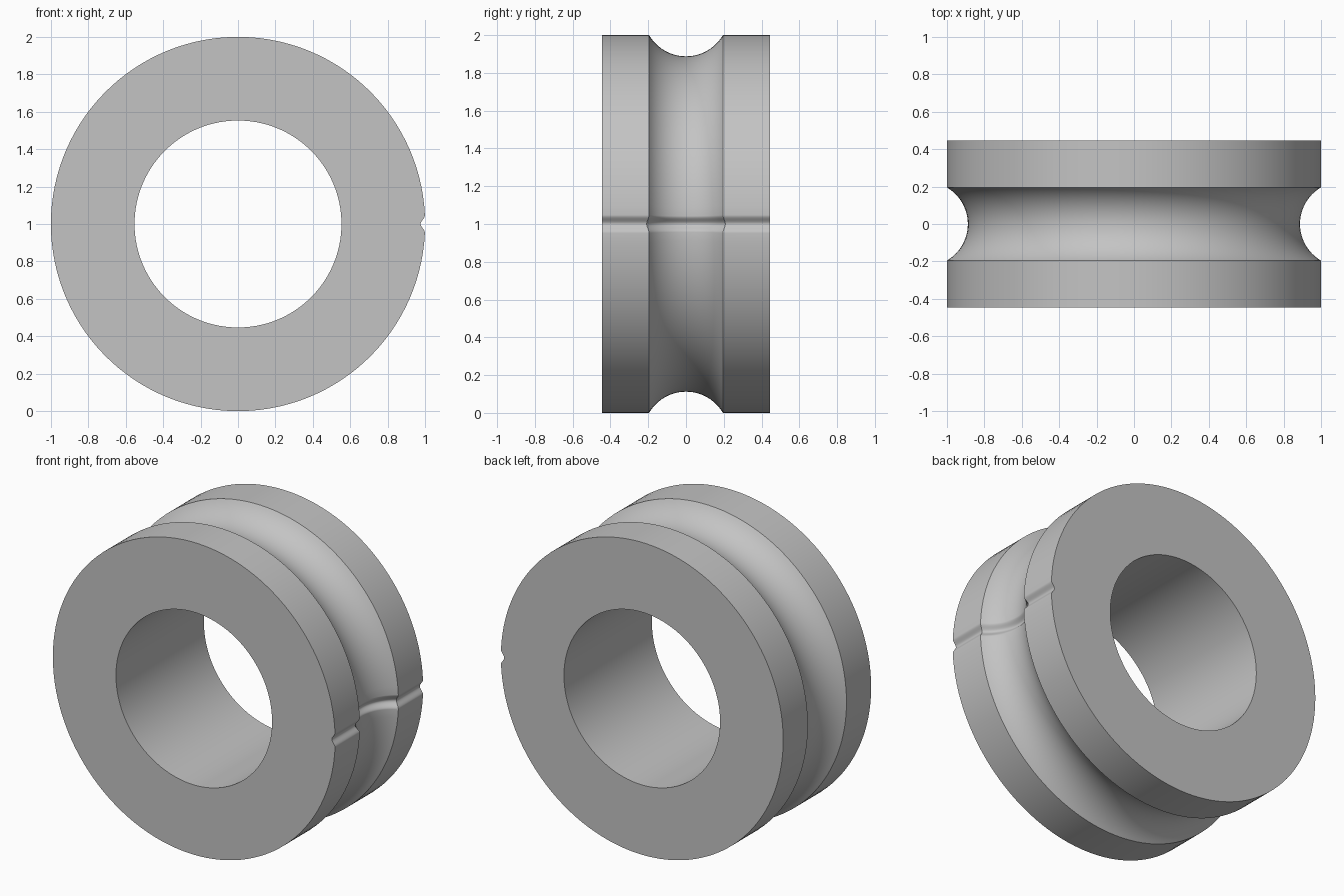
import bpy, bmesh
from math import sin, cos, pi, sqrt, asin

cube = bpy.data.objects.get("Cube")
if cube:
    bpy.data.objects.remove(cube, do_unlink=True)

OUTER, BORE, HALF = 1.0, 0.553, 0.445      # ring radii and half width
GROOVE_R, GROOVE_C = 0.226, 1.114          # groove arc radius and its centre radius
NOTCH_DEPTH, NOTCH_HALF = 0.024, 0.048     # seam notch, half width in radians
ARC_STEPS, RIM_STEPS, NOTCH_STEPS = 24, 120, 20


def section(d):
    """Closed (radius, y) cross-section with its outer surface sunk by d."""
    land, r = OUTER - d, GROOVE_R + d
    half_angle = asin(sqrt(r * r - (GROOVE_C - land) ** 2) / r)
    pts = [(BORE, -HALF), (land, -HALF)]
    for i in range(ARC_STEPS + 1):
        a = half_angle * (2 * i / ARC_STEPS - 1)
        pts.append((GROOVE_C - r * cos(a), r * sin(a)))
    return pts + [(land, HALF), (BORE, HALF)]


# Angles around the ring, packed closely across the notch on the +x side
angles = [NOTCH_HALF * (2 * i / NOTCH_STEPS - 1) for i in range(NOTCH_STEPS)]
angles += [NOTCH_HALF + (2 * pi - 2 * NOTCH_HALF) * i / RIM_STEPS for i in range(RIM_STEPS)]

# Sweep the section around the axis
bm = bmesh.new()
rings = []
for a in angles:
    d = NOTCH_DEPTH * cos(pi * a / (2 * NOTCH_HALF)) ** 2 if abs(a) < NOTCH_HALF else 0
    rings.append([bm.verts.new((r * cos(a), y, 1 + r * sin(a))) for r, y in section(d)])
for ring, after in zip(rings, rings[1:] + rings[:1]):
    for j in range(len(ring)):
        k = (j + 1) % len(ring)
        bm.faces.new((ring[j], ring[k], after[k], after[j]))
bmesh.ops.recalc_face_normals(bm, faces=bm.faces)
mesh = bpy.data.meshes.new("grooved_ring")
bm.to_mesh(mesh)
bm.free()

grooved_ring = bpy.data.objects.new("grooved_ring", mesh)
bpy.context.collection.objects.link(grooved_ring)

# Plain grey finish
grey = bpy.data.materials.new("plain_grey")
grey.use_nodes = True
colour = (0.55, 0.55, 0.55, 1)
grey.diffuse_color = colour
grey.node_tree.nodes["Principled BSDF"].inputs["Base Color"].default_value = colour
mesh.materials.append(grey)

# Smooth curved surfaces, crisp rims
bpy.ops.object.select_all(action='DESELECT')
grooved_ring.select_set(True)
bpy.context.view_layer.objects.active = grooved_ring
bpy.ops.object.shade_smooth_by_angle(angle=pi / 6)
